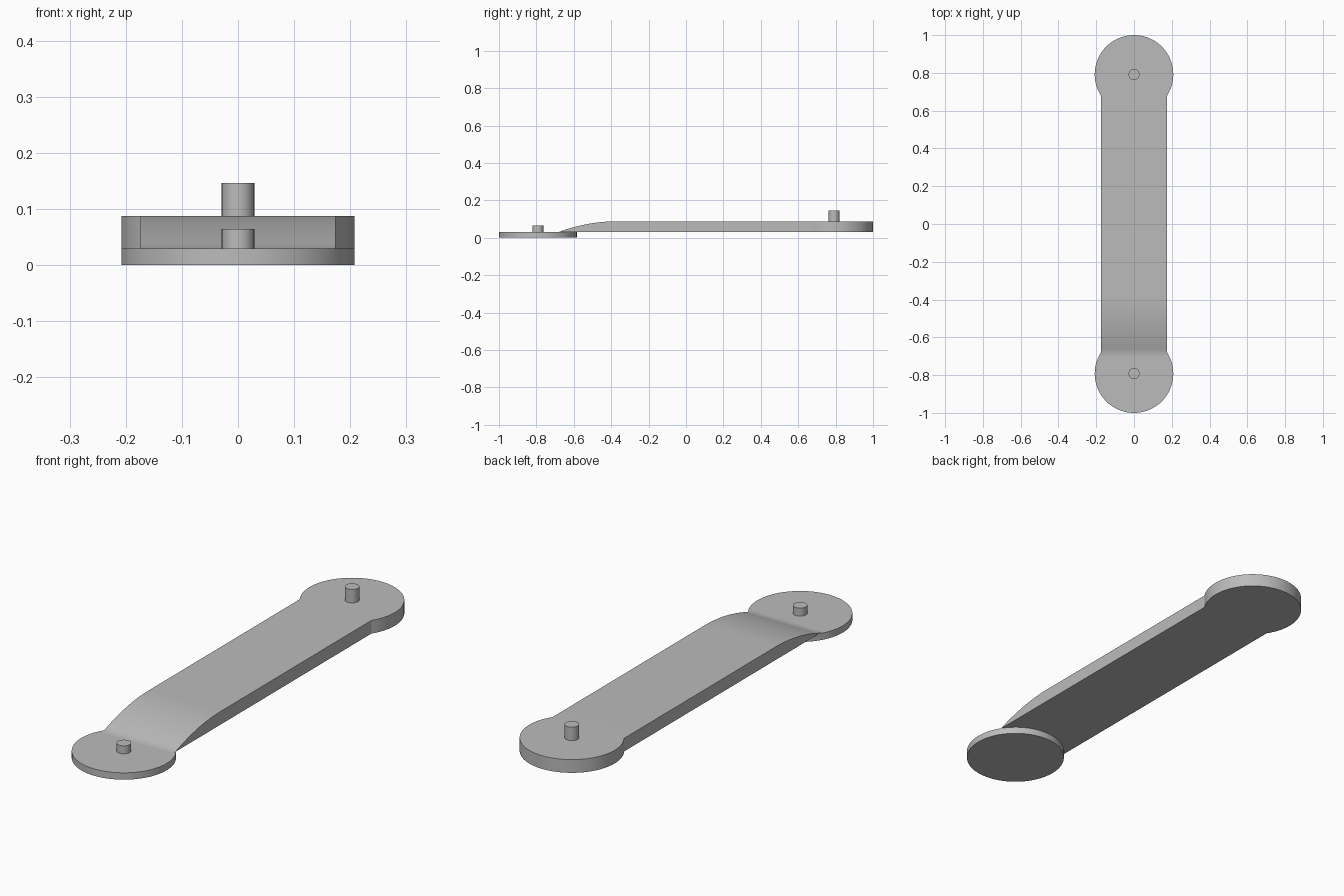
import bpy, bmesh, math

if "Cube" in bpy.data.objects:
    bpy.data.objects.remove(bpy.data.objects["Cube"])

RADIUS, CENTRE, HALF_WIDTH = 0.208, 0.792, 0.174
BASE, TOP = 0.03, 0.088

grey = bpy.data.materials.new("plain grey")
grey.use_nodes = True
grey.diffuse_color = (0.5, 0.5, 0.5, 1)
grey.node_tree.nodes["Principled BSDF"].inputs["Base Color"].default_value = (0.5, 0.5, 0.5, 1)


def finish(obj, name):
    obj.name = name
    obj.data.materials.clear()
    obj.data.materials.append(grey)
    bpy.ops.object.select_all(action='DESELECT')
    obj.select_set(True)
    bpy.context.view_layer.objects.active = obj
    bpy.ops.object.shade_smooth_by_angle(angle=math.radians(30))


def cylinder(name, radius, y, bottom, top, sides):
    bpy.ops.mesh.primitive_cylinder_add(
        vertices=sides, radius=radius, depth=top - bottom,
        location=(0, y, (bottom + top) / 2))
    finish(bpy.context.object, name)


# Arm stations (y, half width, top height): ramp, straight run, round end
stations = [(-0.70, HALF_WIDTH, BASE), (-0.68, HALF_WIDTH, BASE + 0.001)]
for i in range(1, 17):
    t = i / 16
    stations.append((-0.68 + 0.31 * t, HALF_WIDTH,
                     TOP - (TOP - BASE - 0.001) * (1 - t) ** 2))
start = math.asin(HALF_WIDTH / RADIUS)
for i in range(41):
    a = math.pi - start + (start - math.pi) * i / 40
    stations.append((CENTRE + RADIUS * math.cos(a), RADIUS * math.sin(a), TOP))

# Arm: loft rectangular sections through the stations
bm = bmesh.new()
rings = [[bm.verts.new(p) for p in
          ((-w, y, BASE), (w, y, BASE), (w, y, z), (-w, y, z))]
         for y, w, z in stations]
for a, b in zip(rings, rings[1:]):
    for k in range(4):
        n = (k + 1) % 4
        bm.faces.new((a[k], a[n], b[n], b[k]))
bmesh.ops.remove_doubles(bm, verts=bm.verts, dist=0.0001)
bmesh.ops.recalc_face_normals(bm, faces=bm.faces)
mesh = bpy.data.meshes.new("arm")
bm.to_mesh(mesh)
bm.free()
arm = bpy.data.objects.new("arm", mesh)
bpy.context.collection.objects.link(arm)
finish(arm, "arm")

# Front disc and the two pegs
cylinder("front_disc", RADIUS, -CENTRE, 0, BASE, 96)
cylinder("front_peg", 0.029, -CENTRE, BASE - 0.01, 0.065, 32)
cylinder("rear_peg", 0.029, CENTRE, TOP - 0.01, 0.147, 32)
